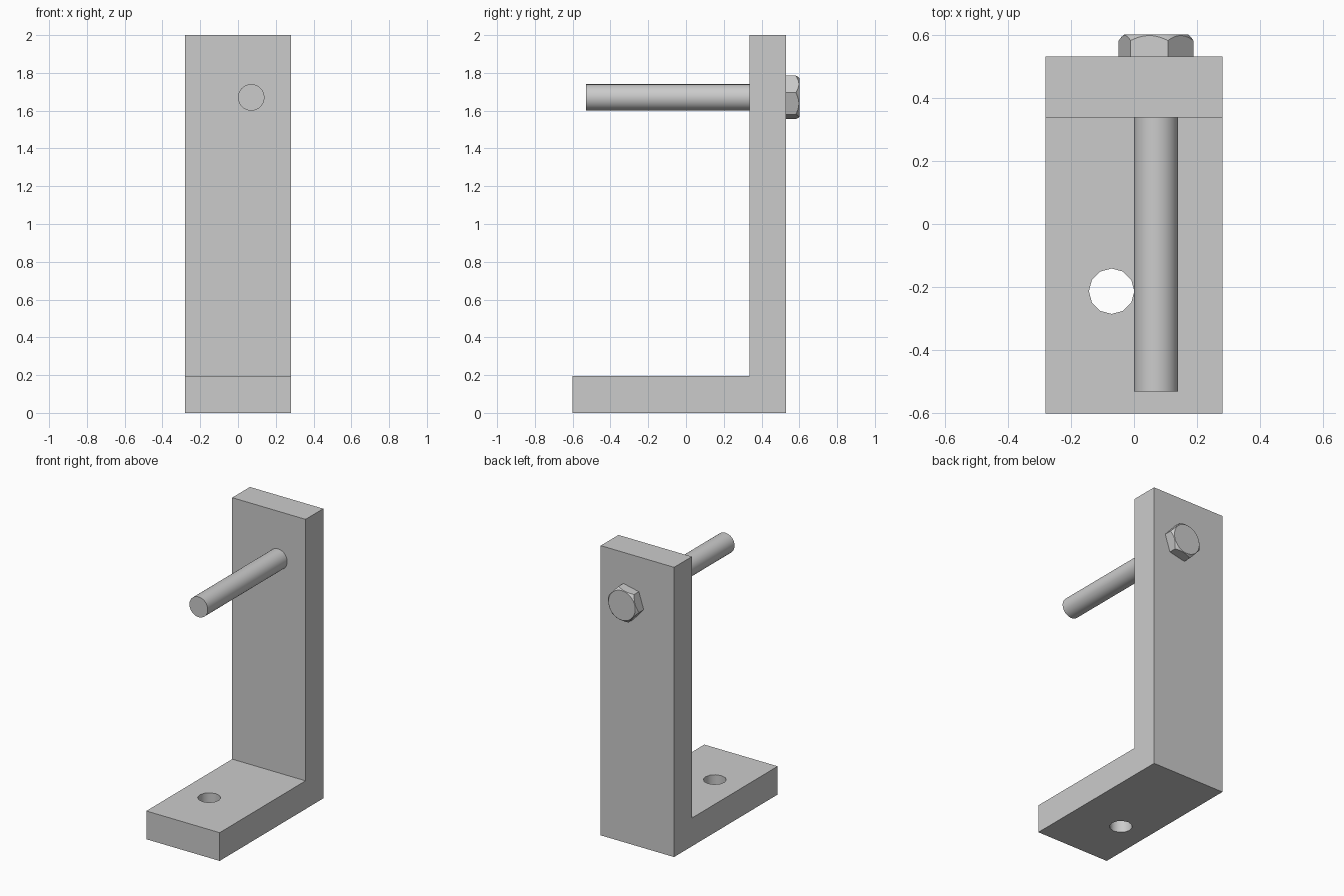
import bpy, bmesh, math
from mathutils import Matrix, Vector

if "Cube" in bpy.data.objects:
    bpy.data.objects.remove(bpy.data.objects["Cube"], do_unlink=True)

GREY = (0.6, 0.6, 0.6, 1)
steel = bpy.data.materials.new("grey steel")
steel.use_nodes = True
steel.diffuse_color = GREY
steel.node_tree.nodes["Principled BSDF"].inputs["Base Color"].default_value = GREY


def make_object(name, bm):
    bmesh.ops.recalc_face_normals(bm, faces=bm.faces)
    mesh = bpy.data.meshes.new(name)
    bm.to_mesh(mesh)
    bm.free()
    mesh.materials.append(steel)
    obj = bpy.data.objects.new(name, mesh)
    bpy.context.collection.objects.link(obj)
    return obj


def cylinder(name, sides, r1, r2, start, end, turn=0.0):
    """Capped cylinder or cone from start to end."""
    start, end = Vector(start), Vector(end)
    axis = end - start
    spin = axis.to_track_quat('Z', 'Y').to_matrix().to_4x4()
    place = Matrix.Translation((start + end) / 2) @ spin @ Matrix.Rotation(turn, 4, 'Z')
    bm = bmesh.new()
    bmesh.ops.create_cone(bm, cap_ends=True, segments=sides, radius1=r1,
                          radius2=r2, depth=axis.length, matrix=place)
    return make_object(name, bm)


def apply_boolean(obj, tool, operation):
    mod = obj.modifiers.new("cut", 'BOOLEAN')
    mod.object, mod.operation, mod.solver = tool, operation, 'EXACT'
    bpy.context.view_layer.objects.active = obj
    bpy.ops.object.modifier_apply(modifier=mod.name)
    bpy.data.objects.remove(tool, do_unlink=True)


def smooth(obj, angle=35):
    bpy.ops.object.select_all(action='DESELECT')
    obj.select_set(True)
    bpy.context.view_layer.objects.active = obj
    bpy.ops.object.shade_smooth_by_angle(angle=math.radians(angle))


# L-shaped bracket: side profile extruded across the width
HALF = 0.28
profile = [(-0.6, 0), (0.53, 0), (0.53, 2), (0.337, 2), (0.337, 0.195), (-0.6, 0.195)]
bm = bmesh.new()
side = bm.faces.new([bm.verts.new((-HALF, y, z)) for y, z in profile])
grown = bmesh.ops.extrude_face_region(bm, geom=[side])
bmesh.ops.translate(bm, vec=(2 * HALF, 0, 0),
                    verts=[v for v in grown["geom"] if isinstance(v, bmesh.types.BMVert)])
bracket = make_object("bracket", bm)

# Mounting hole through the foot
drill = cylinder("hole_cutter", 12, 0.072, 0.072, (-0.071, -0.213, -0.1), (-0.071, -0.213, 0.3))
apply_boolean(bracket, drill, 'DIFFERENCE')
smooth(bracket)

# Bolt shank
X, Z = 0.07, 1.67
shank = cylinder("bolt_shank", 48, 0.07, 0.07, (X, -0.53, Z), (X, 0.531, Z))
smooth(shank)

# Hexagonal bolt head, its corners chamfered by a cone
bm = bmesh.new()
corners = [math.radians(12 + 60 * i) for i in range(6)]
face = bm.faces.new([bm.verts.new((X + 0.121 * math.cos(a), 0.528, Z + 0.121 * math.sin(a)))
                     for a in corners])
grown = bmesh.ops.extrude_face_region(bm, geom=[face])
bmesh.ops.translate(bm, vec=(0, 0.072, 0),
                    verts=[v for v in grown["geom"] if isinstance(v, bmesh.types.BMVert)])
head = make_object("bolt_head", bm)
cone = cylinder("chamfer_cone", 48, 0.204, 0.102, (X, 0.5, Z), (X, 0.6, Z))
apply_boolean(head, cone, 'INTERSECT')
smooth(head, 20)
